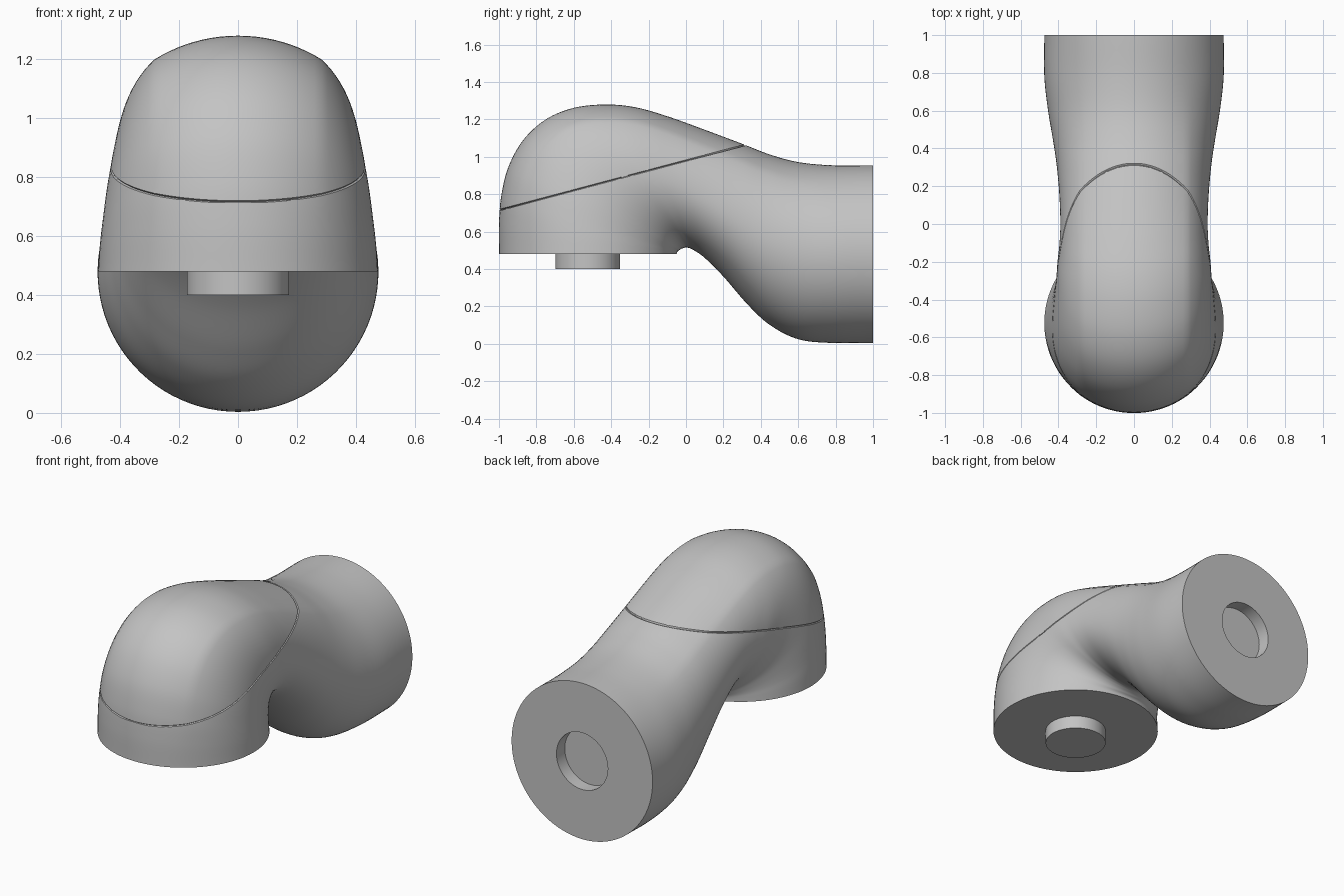
import bpy, bmesh, math
from mathutils import Vector

cube = bpy.data.objects.get("Cube")
if cube:
    bpy.data.objects.remove(cube, do_unlink=True)

R = 0.475            # radius of both round mounting ends
PIN = 0.173          # radius of pin and socket
CREASE = math.asin(0.6)

grey = bpy.data.materials.new("light grey")
grey.use_nodes = True
colour = (0.55, 0.55, 0.55, 1)
grey.diffuse_color = colour
grey.node_tree.nodes["Principled BSDF"].inputs["Base Color"].default_value = colour


def finish(name, bm, angle):
    bmesh.ops.recalc_face_normals(bm, faces=bm.faces)
    mesh = bpy.data.meshes.new(name)
    bm.to_mesh(mesh)
    bm.free()
    mesh.materials.append(grey)
    obj = bpy.data.objects.new(name, mesh)
    bpy.context.collection.objects.link(obj)
    bpy.ops.object.select_all(action='DESELECT')
    obj.select_set(True)
    bpy.context.view_layer.objects.active = obj
    bpy.ops.object.shade_smooth_by_angle(angle=math.radians(angle))
    return obj


# Cross-sections: outer y, z / inner y, z / half width
STATIONS = [
    (1, .955, 1, .005, .475), (.78, .955, .78, .005, .475),
    (.6, .972, .6, .025, .455), (.45, 1.012, .45, .1, .43),
    (.3, 1.07, .33, .21, .41), (.1, 1.145, .2, .36, .395),
    (-.1, 1.217, .1, .46, .39), (-.27, 1.265, .04, .502, .395),
    (-.43, 1.28, .012, .514, .405), (-.6, 1.262, -.003, .515, .412),
    (-.75, 1.2, -.015, .512, .422), (-.87, 1.09, -.025, .508, .435),
    (-.95, .945, -.034, .502, .449), (-.988, .79, -.042, .497, .46),
    (-1, .64, -.047, .491, .469), (-1, .48, -.05, .48, .475),
]


def spline(points, steps):
    pts = [Vector(p) for p in points]
    pts = [2 * pts[0] - pts[1]] + pts + [2 * pts[-1] - pts[-2]]
    for i in range(1, len(pts) - 2):
        a, b, c, d = pts[i - 1:i + 3]
        for k in range(steps):
            t = k / steps
            yield 0.5 * (2 * b + (c - a) * t + (2 * a - 5 * b + 4 * c - d) * t * t
                         + (3 * b - a - 3 * c + d) * t ** 3)
    yield pts[-2]


# Half-section angles, with one vertex exactly on the crown crease
angles = [CREASE * i / 10 for i in range(10)]
angles += [CREASE + (math.pi - CREASE) * i / 36 for i in range(37)]


def section(station):
    """Round crown, narrowed flanks and a rounded underside."""
    uy, uz, ly, lz, w = station
    top, bottom = Vector((0, uy, uz)), Vector((0, ly, lz))
    length = (bottom - top).length
    d = (bottom - top) / length
    crown = R * (1 - math.cos(CREASE))
    edge = R * math.sin(CREASE)
    half = []
    for a in angles:
        x, drop = R * math.sin(a), R * (1 - math.cos(a))
        if a > CREASE:
            drop = crown + (drop - crown) * (length - crown) / (2 * R - crown)
            if a < math.pi / 2:
                x = edge + (x - edge) * (w - edge) / (R - edge)
            else:
                x *= w / R
        half.append(top + d * drop + Vector((x, 0, 0)))
    return half + [Vector((-p.x, p.y, p.z)) for p in half[-2:0:-1]]


def bridge(bm, a, b):
    for i in range(len(a)):
        j = (i + 1) % len(a)
        bm.faces.new((a[i], a[j], b[j], b[i]))


# Elbow housing, lofted from the rear socket to the lower mounting face
bm = bmesh.new()
rings = [[bm.verts.new(p) for p in section(s)] for s in spline(STATIONS, 8)]
for a, b in zip(rings, rings[1:]):
    bridge(bm, a, b)
bm.faces.new(rings[-1])

# Recessed socket in the rear face
centre = Vector((0, 1, 0.48))
rim = [bm.verts.new(centre + (v.co - centre) * PIN / R) for v in rings[0]]
floor = [bm.verts.new(v.co - Vector((0, 0.08, 0))) for v in rim]
bridge(bm, rings[0], rim)
bridge(bm, rim, floor)
bm.faces.new(floor)
bmesh.ops.recalc_face_normals(bm, faces=bm.faces)

# Narrow groove around the slanted cover joint
normal = Vector((0, -0.265, 1)).normalized()
origin = Vector((0, -1, 0.715))
for offset in (-0.004, 0.004, 0):
    bmesh.ops.bisect_plane(bm, geom=bm.verts[:] + bm.edges[:] + bm.faces[:], dist=1e-5,
                           plane_co=origin + normal * offset, plane_no=normal)
bm.normal_update()
groove = [v for v in bm.verts if abs((v.co - origin).dot(normal)) < 2e-5]
for v, n in [(v, v.normal.copy()) for v in groove]:
    v.co -= n * 0.007
finish("elbow_housing", bm, 20)

# Locating pin under the front mounting face
bm = bmesh.new()
bmesh.ops.create_cone(bm, cap_ends=True, segments=64, radius1=PIN, radius2=PIN, depth=0.085)
bmesh.ops.translate(bm, verts=bm.verts, vec=(0, -0.525, 0.4425))
finish("locating_pin", bm, 30)
